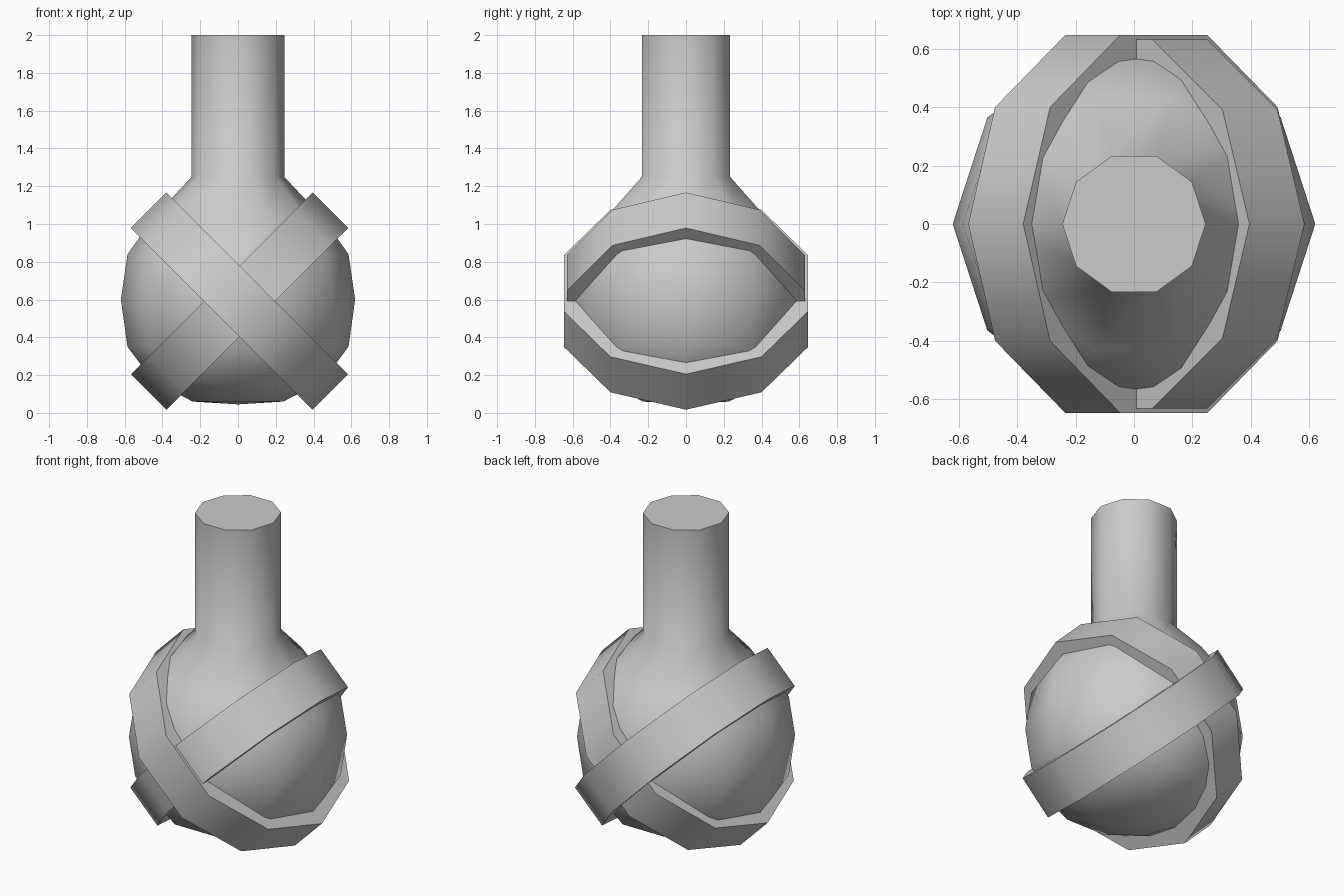
import bpy, bmesh, math
from mathutils import Matrix

if "Cube" in bpy.data.objects:
    bpy.data.objects.remove(bpy.data.objects["Cube"])

SIDES = 10


def lathe(name, profile, closed=False, matrix=Matrix()):
    """Spin (radius, z) points around z with SIDES segments."""
    bm = bmesh.new()
    rings = []
    for r, z in profile:
        if r == 0:
            rings.append([bm.verts.new((0, 0, z))] * SIDES)
        else:
            rings.append([bm.verts.new((r * math.cos(2 * math.pi * i / SIDES),
                                        r * math.sin(2 * math.pi * i / SIDES), z))
                          for i in range(SIDES)])
    pairs = list(zip(rings, rings[1:]))
    if closed:
        pairs.append((rings[-1], rings[0]))
    for a, b in pairs:
        for i in range(SIDES):
            j = (i + 1) % SIDES
            bm.faces.new(list(dict.fromkeys((a[i], a[j], b[j], b[i]))))
    if not closed:
        bm.faces.new(rings[-1])
    bm.transform(matrix)
    bmesh.ops.recalc_face_normals(bm, faces=bm.faces)
    mesh = bpy.data.meshes.new(name)
    bm.to_mesh(mesh)
    bm.free()
    obj = bpy.data.objects.new(name, mesh)
    bpy.context.collection.objects.link(obj)
    bpy.ops.object.select_all(action='DESELECT')
    obj.select_set(True)
    bpy.context.view_layer.objects.active = obj
    bpy.ops.object.shade_smooth_by_angle(angle=math.radians(60))
    return obj


# round bulb with straight neck
lathe("bulb_and_neck", [(0, 0.045), (0.24, 0.06), (0.45, 0.17), (0.585, 0.35),
                        (0.62, 0.6), (0.585, 0.84), (0.45, 1.03),
                        (0.245, 1.25), (0.245, 2.0)])

# two crossed straps around the bulb, one slightly tucked under the other
band = [(0.68, -0.133), (0.68, 0.133), (0.55, 0.133), (0.55, -0.133)]
for name, angle, depth in (("outer_strap", 45, 1.0), ("inner_strap", -45, 0.975)):
    m = (Matrix.Translation((0.008, 0, 0.592))
         @ Matrix.Rotation(math.radians(angle), 4, 'Y')
         @ Matrix.Diagonal((1, depth, 1, 1)))
    lathe(name, band, closed=True, matrix=m)
